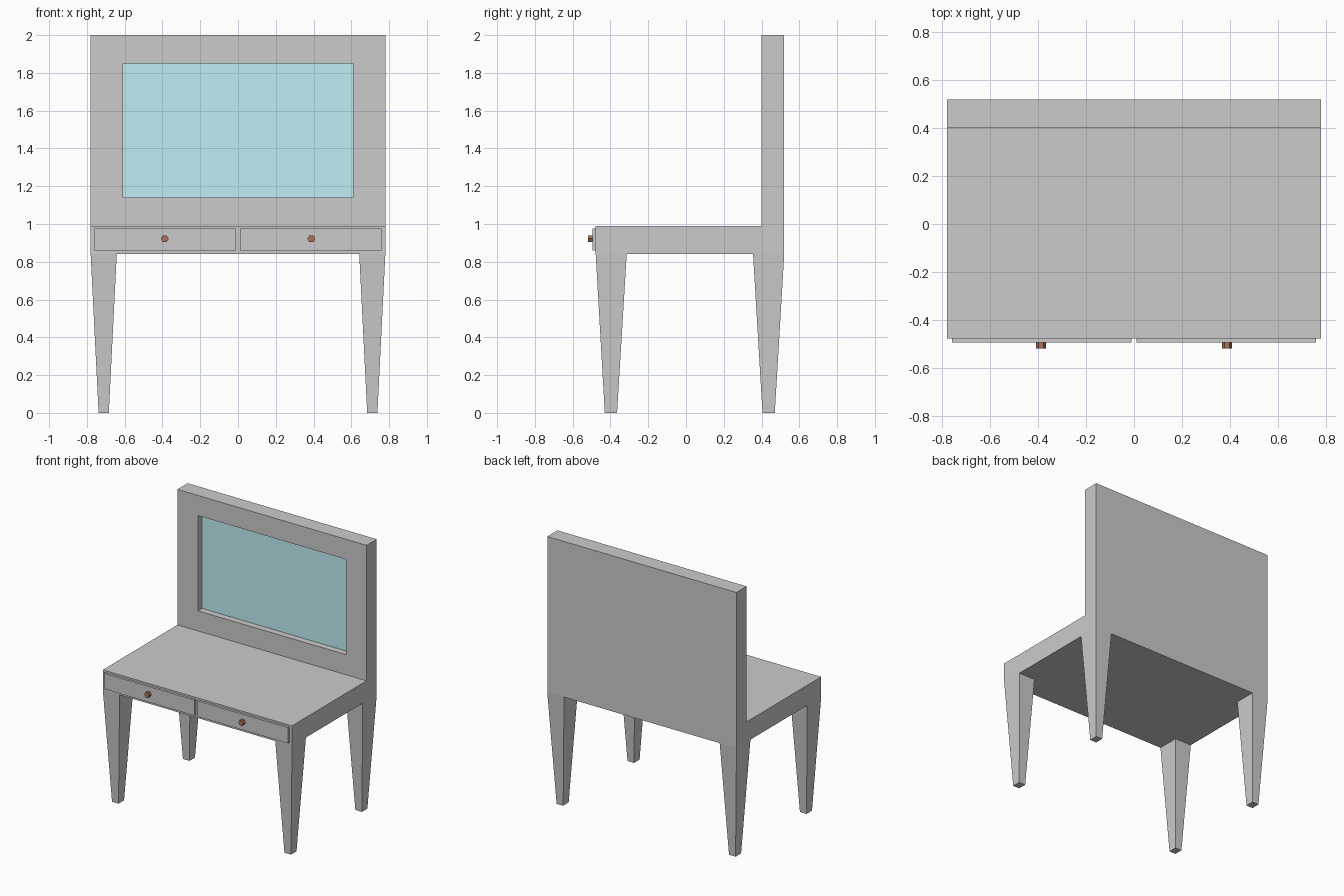
import bpy, bmesh
from math import pi
from mathutils import Matrix

if "Cube" in bpy.data.objects:
    bpy.data.objects.remove(bpy.data.objects["Cube"])


def finish(name, bm, color=None):
    bmesh.ops.recalc_face_normals(bm, faces=bm.faces[:])
    mesh = bpy.data.meshes.new(name)
    bm.to_mesh(mesh)
    bm.free()
    obj = bpy.data.objects.new(name, mesh)
    bpy.context.collection.objects.link(obj)
    if color:
        mat = bpy.data.materials.get(color[0]) or bpy.data.materials.new(color[0])
        mat.diffuse_color = color[1]
        mat.use_nodes = True
        mat.node_tree.nodes["Principled BSDF"].inputs["Base Color"].default_value = mat.diffuse_color
        mesh.materials.append(mat)
    return obj


def box(name, lo, hi, color=None):
    bm = bmesh.new()
    bmesh.ops.create_cube(bm, size=1)
    for v in bm.verts:
        v.co = [lo[i] if v.co[i] < 0 else hi[i] for i in range(3)]
    return finish(name, bm, color)


GLASS = ("mirror_glass", (0.53, 0.85, 0.91, 1))
WOOD = ("knob_wood", (0.40, 0.17, 0.10, 1))
W, FRONT, BACK, LOW = 0.78, -0.478, 0.52, 0.84

# Desk slab and upright back: one L-shaped side profile pulled across x
profile = [(FRONT, LOW), (BACK, LOW), (BACK, 2.0), (0.40, 2.0), (0.40, 0.99), (FRONT, 0.99)]
bm = bmesh.new()
side = bm.faces.new([bm.verts.new((-W, y, z)) for y, z in profile])
ext = bmesh.ops.extrude_face_region(bm, geom=[side], use_keep_orig=True)
new_verts = [g for g in ext["geom"] if isinstance(g, bmesh.types.BMVert)]
bmesh.ops.translate(bm, verts=new_verts, vec=(2 * W, 0, 0))
bmesh.ops.recalc_face_normals(bm, faces=bm.faces[:])

# Mirror recess sunk into the front of the upright
panel = next(f for f in bm.faces
             if f.normal.y < -0.9 and f.calc_center_median().z > 1.2)
bmesh.ops.inset_individual(bm, faces=[panel], thickness=0.147)
for v in panel.verts:
    v.co.x = 0.61 if v.co.x > 0 else -0.61
    v.co.z = 1.85 if v.co.z > 1.5 else 1.14
floor = bmesh.ops.extrude_discrete_faces(bm, faces=[panel])["faces"][0]
for v in floor.verts:
    v.co.y = 0.452
finish("desk_and_back", bm)

# Mirror pane on the recess floor
box("mirror", (-0.61, 0.448, 1.14), (0.61, 0.452, 1.85), GLASS)

for s, label in ((-1, "left"), (1, "right")):
    # Drawer front
    xs = sorted((s * 0.011, s * 0.76))
    box(label + "_drawer", (xs[0], -0.495, 0.86), (xs[1], FRONT, 0.977))

    # Hexagonal knob
    bm = bmesh.new()
    bmesh.ops.create_cone(
        bm, cap_ends=True, segments=6, radius1=0.021, radius2=0.021, depth=0.027,
        matrix=Matrix.Translation((s * 0.388, -0.5065, 0.922))
        @ Matrix.Rotation(pi / 2, 4, "X") @ Matrix.Rotation(pi / 2, 4, "Z"))
    # points of the hexagon sit left and right
    if max(v.co.z for v in bm.verts) - 0.922 > 0.02:
        bmesh.ops.rotate(bm, verts=bm.verts[:], cent=(s * 0.388, -0.5065, 0.922),
                         matrix=Matrix.Rotation(pi / 6, 3, "Y"))
    finish(label + "_knob", bm, WOOD)

    # Tapered legs, flush with the desk corners at the top
    for t, end in ((-1, "front"), (1, "back")):
        yo, yi, bo, bi = ((FRONT, -0.314, -0.43, -0.365) if t < 0
                          else (BACK, 0.355, 0.47, 0.405))
        leg = box(f"{end}_{label}_leg", (-1, -1, 0), (1, 1, LOW))
        for v in leg.data.vertices:
            outer_x, outer_y, top = v.co.x * s > 0, v.co.y * t > 0, v.co.z > 0.1
            if top:
                v.co.x = s * (W if outer_x else 0.642)
                v.co.y = yo if outer_y else yi
            else:
                v.co.x = s * (0.738 if outer_x else 0.684)
                v.co.y = bo if outer_y else bi
